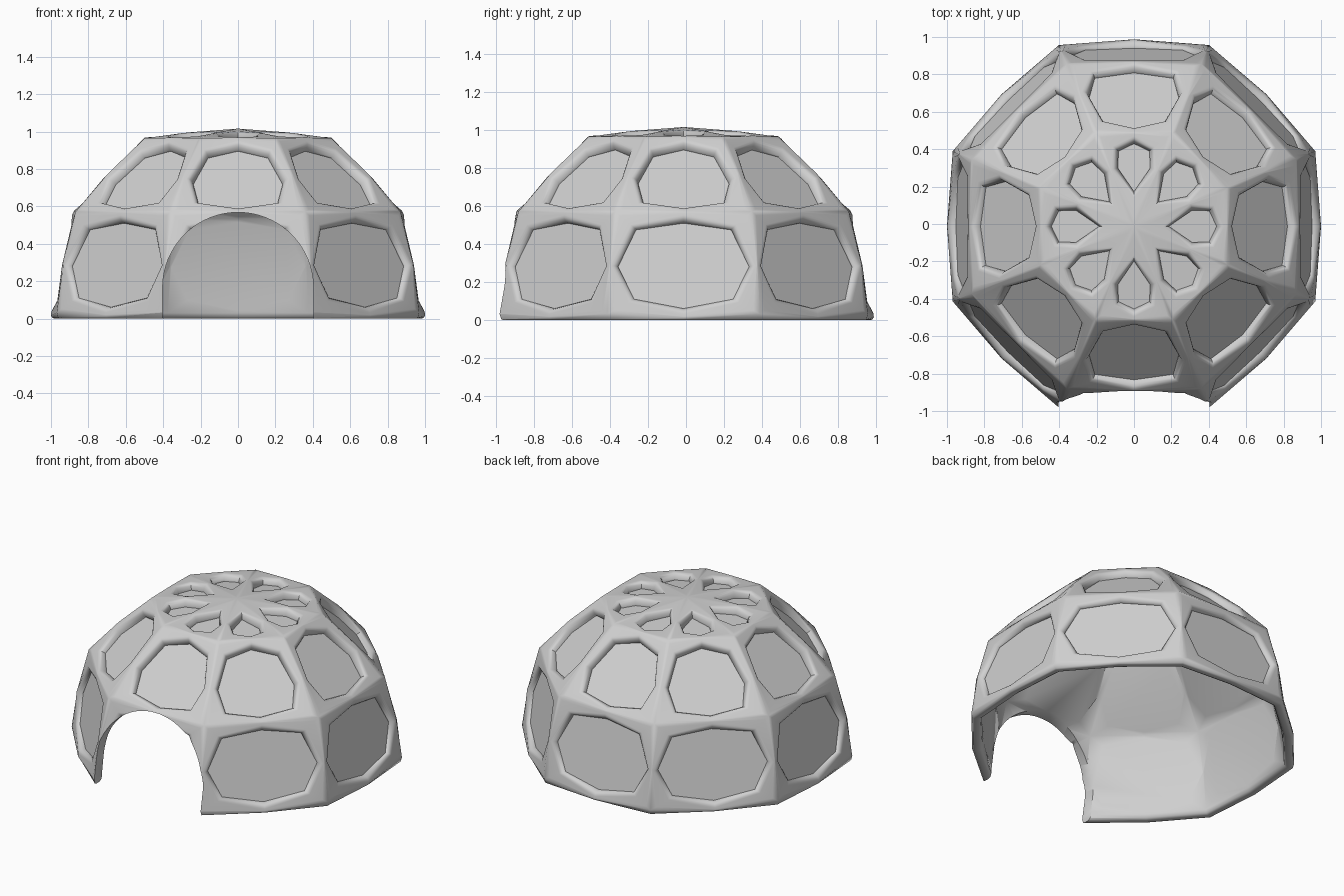
import bpy, bmesh, math
from mathutils import Vector, Matrix

if "Cube" in bpy.data.objects:
    bpy.data.objects.remove(bpy.data.objects["Cube"])

SHIFT_Y = -0.0125
WALL = 0.068
C, S = math.cos(math.pi / 8), math.sin(math.pi / 8)

grey = bpy.data.materials.new("light_grey")
grey.diffuse_color = (0.63, 0.63, 0.63, 1)
grey.use_nodes = True
grey.node_tree.nodes["Principled BSDF"].inputs["Base Color"].default_value = grey.diffuse_color


def rib(r, z, side):
    """Point on a rib, at the left (-1) or right (+1) of a cell facing +y."""
    return Vector((side * r * S, r * C, z))


def mirrored(pts):
    """Close a half outline (first and last points lie on x = 0)."""
    return pts + [Vector((-p.x, p.y, p.z)) for p in pts[-2:0:-1]]


def inner(p):
    """Matching point on the inside of the shell."""
    if p.z < 0.1:
        h = Vector((p.x, p.y, 0))
        h *= 1 - WALL / h.length
        return Vector((h.x, h.y, 0.03))
    return p * (1 - WALL / p.length)


def strip(bm, a, b):
    n = len(a)
    for i in range(n):
        j = (i + 1) % n
        bm.faces.new((a[i], a[j], b[j], b[i]))


def cell(bm, k, edge, pane, normal):
    """One bay: frame, rounded rim, recessed pane and inside face."""
    rot = Matrix.Rotation(k * math.pi / 4, 4, 'Z')
    nrm = Vector(normal).normalized()
    mid = sum(pane, Vector()) / len(pane)

    def ring(pts):
        return [bm.verts.new(rot @ p) for p in pts]

    def lip(w, f):
        pts = []
        for p, e in zip(pane, edge):
            h = 0.75 * max(0.01, (e - p).dot(nrm)) + 0.012
            pts.append(p + (p - mid).normalized() * w + nrm * h * f)
        return pts

    top = lip(0.036, 1.0)
    rings = [ring(edge), ring([e.lerp(t, 0.3) for e, t in zip(edge, top)]), ring(top)]
    for w, f in ((0.025, 0.96), (0.015, 0.82), (0.007, 0.55), (0.0, 0.2), (0.0, 0.0)):
        rings.append(ring(lip(w, f)))
    for a, b in zip(rings, rings[1:]):
        strip(bm, a, b)
    bm.faces.new(rings[-1])
    # inside of the shell
    back = ring([p - nrm * 0.03 + (p - mid).normalized() * 0.012 for p in pane])
    strip(bm, back, ring([inner(e) for e in edge]))
    bm.faces.new(back[::-1])


def on_plane(pts, n, d):
    """Lift (x, z) points onto the plane n.y * y + n.z * z = d."""
    return [Vector((x, (d - n[2] * z) / n[1], z)) for x, z in pts]


bm = bmesh.new()

# bay outlines, right half from bottom to top
low_edge = mirrored([Vector((0, 1.0, 0.015)), rib(1.049, 0.033, 1), rib(1.010, 0.30, 1),
                     rib(0.94, 0.572, 1), Vector((0, 0.88, 0.57))])
mid_edge = mirrored([Vector((0, 0.88, 0.57)), rib(0.94, 0.572, 1), rib(0.75, 0.778, 1),
                     rib(0.54, 0.965, 1), Vector((0, 0.5, 0.967))])
top_edge = mirrored([Vector((0, 0.5, 0.967)), rib(0.54, 0.965, 1),
                     rib(0.27, 0.997, 1), Vector((0, 0, 1.016))])

n_low, n_mid, n_top = (0, 0.98, 0.2), (0, 0.716, 0.70), (0, 0.1, 1.0)
low_pane = mirrored(on_plane([(0, 0.06), (0.26, 0.11), (0.345, 0.28),
                              (0.25, 0.475), (0, 0.51)], n_low, 0.945))
mid_pane = mirrored(on_plane([(0, 0.575), (0.21, 0.605), (0.24, 0.715),
                              (0.16, 0.858), (0, 0.895)], n_mid, 0.990))
top_pane = mirrored([Vector((x, y, 0.972 - 0.1 * y)) for x, y in
                     ((0, 0.442), (0.083, 0.402), (0.086, 0.31), (0, 0.185))])

for k in range(8):
    cell(bm, k, low_edge, low_pane, n_low)
    cell(bm, k, mid_edge, mid_pane, n_mid)
    cell(bm, k, top_edge, top_pane, n_top)

# rounded bottom rim
base = []
for k in range(8):
    rot = Matrix.Rotation(-k * math.pi / 4, 4, 'Z')
    base += [rot @ low_edge[0], rot @ low_edge[1]]


def base_ring(inset, z=None):
    out = []
    for p in base:
        h = Vector((p.x, p.y, 0))
        h *= 1 - inset / h.length
        out.append(bm.verts.new((h.x, h.y, p.z if z is None else z)))
    return out


rim = [base_ring(0), base_ring(0.008, 0.004), base_ring(0.02, 0), base_ring(0.045, 0),
       base_ring(0.06, 0.008), base_ring(WALL, 0.03)]
for a, b in zip(rim, rim[1:]):
    strip(bm, a, b)

bmesh.ops.remove_doubles(bm, verts=bm.verts, dist=0.0005)
bmesh.ops.recalc_face_normals(bm, faces=bm.faces)
bmesh.ops.translate(bm, verts=bm.verts, vec=(0, SHIFT_Y, 0))
mesh = bpy.data.meshes.new("dome_shell")
bm.to_mesh(mesh)
bm.free()
mesh.materials.append(grey)
dome = bpy.data.objects.new("dome_shell", mesh)
bpy.context.collection.objects.link(dome)

# arched doorway cutter
R, ZC = 0.403, 0.165
prof = [(R, -0.2)] + [(R * math.cos(math.pi * i / 40), ZC + R * math.sin(math.pi * i / 40))
                      for i in range(41)] + [(-R, -0.2)]
bm = bmesh.new()
front = [bm.verts.new((x, -1.4, z)) for x, z in prof]
rear = [bm.verts.new((x, -0.6, z)) for x, z in prof]
strip(bm, front, rear)
bm.faces.new(front)
bm.faces.new(rear)
bmesh.ops.recalc_face_normals(bm, faces=bm.faces)
cm = bpy.data.meshes.new("door_cutter")
bm.to_mesh(cm)
bm.free()
cm.materials.append(grey)
cutter = bpy.data.objects.new("door_cutter", cm)
cutter.hide_render = True
bpy.context.collection.objects.link(cutter)

mod = dome.modifiers.new("doorway", 'BOOLEAN')
mod.operation = 'DIFFERENCE'
mod.solver = 'EXACT'
mod.object = cutter
bpy.context.view_layer.objects.active = dome
dome.select_set(True)
bpy.ops.object.modifier_apply(modifier=mod.name)
bpy.data.objects.remove(cutter)
bpy.ops.object.shade_smooth_by_angle(angle=math.radians(50))
